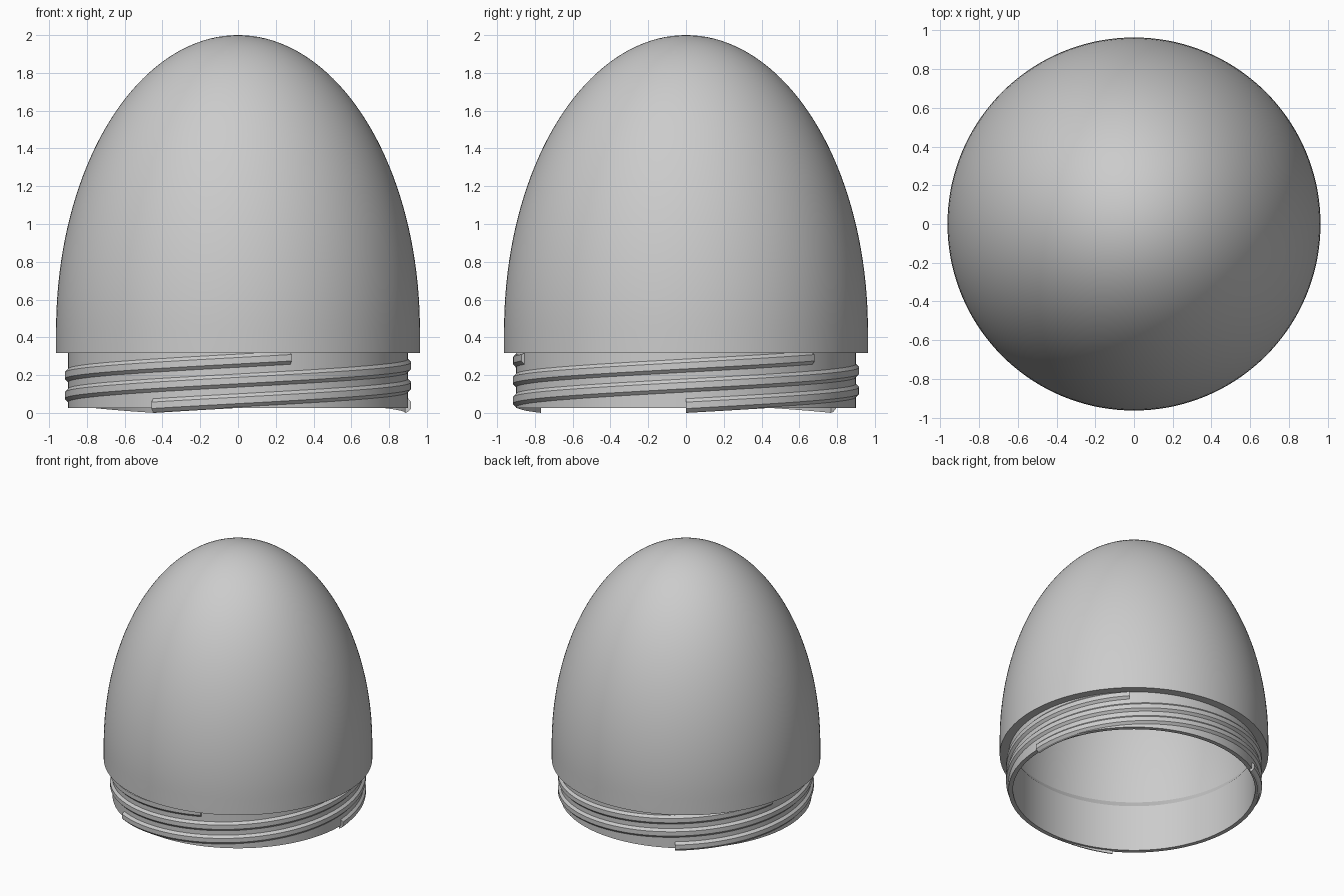
import bpy
from math import sin, cos, pi, radians

cube = bpy.data.objects.get("Cube")
if cube:
    bpy.data.objects.remove(cube, do_unlink=True)

grey = bpy.data.materials.new("plain grey")
grey.use_nodes = True
colour = (0.6, 0.6, 0.6, 1)
grey.diffuse_color = colour
grey.node_tree.nodes["Principled BSDF"].inputs["Base Color"].default_value = colour


def add_object(name, verts, faces):
    mesh = bpy.data.meshes.new(name)
    mesh.from_pydata(verts, [], faces)
    mesh.materials.append(grey)
    obj = bpy.data.objects.new(name, mesh)
    bpy.context.collection.objects.link(obj)
    bpy.ops.object.select_all(action="DESELECT")
    obj.select_set(True)
    bpy.context.view_layer.objects.active = obj
    bpy.ops.object.mode_set(mode="EDIT")
    bpy.ops.mesh.select_all(action="SELECT")
    bpy.ops.mesh.normals_make_consistent(inside=False)
    bpy.ops.object.mode_set(mode="OBJECT")
    bpy.ops.object.shade_smooth_by_angle(angle=radians(25))
    return obj


def lathe(name, profile, steps=144):
    """Turn (radius, z) points about z; points at radius 0 become poles."""
    verts, rings, faces = [], [], []
    for r, z in profile:
        count = steps if r > 0 else 1
        rings.append([len(verts) + i % count for i in range(steps)])
        for i in range(count):
            a = 2 * pi * i / steps
            verts.append((r * cos(a), r * sin(a), z))
    for low, high in zip(rings, rings[1:]):
        for i in range(steps):
            j = (i + 1) % steps
            face = [low[i], low[j], high[j], high[i]]
            faces.append(list(dict.fromkeys(face)))
    # close the bottom rim between the first and last rings
    if profile[-1][0] > 0:
        for i in range(steps):
            j = (i + 1) % steps
            faces.append([rings[-1][i], rings[-1][j], rings[0][j], rings[0][i]])
    return add_object(name, verts, faces)


def dome_arc(radius, base, top, steps=40):
    arc = [(radius * cos(pi / 2 * i / steps),
            base + (top - base) * sin(pi / 2 * i / steps)) for i in range(steps)]
    return arc + [(0, top)]


# Hollow dome with a skirt, a narrower neck and a chamfer inside above the neck
outside = [(0.9, 0.025), (0.9, 0.316), (0.963, 0.316)]
inside = [(0.868, 0.025), (0.868, 0.39)]
outer_arc = dome_arc(0.963, 0.44, 2.0)
inner_arc = dome_arc(0.9, 0.44, 1.94)
lathe("dome_shell", outside + outer_arc + (inside + inner_arc)[::-1])


def thread(name, start):
    """Rising ridge with a trapezoid section and flat ends."""
    section = [(0.885, -0.04), (0.9, -0.035), (0.917, -0.017),
               (0.917, 0.017), (0.9, 0.035), (0.885, 0.04)]
    n, steps, sweep, lead = len(section), 116, radians(288), 0.315
    verts, faces = [], []
    for i in range(steps + 1):
        turn = sweep * i / steps
        z = 0.04 + lead * turn / (2 * pi)
        for r, dz in section:
            # the ridge runs out under the skirt
            verts.append((r * cos(start + turn), r * sin(start + turn), min(z + dz, 0.316)))
    for i in range(steps):
        for j in range(n):
            k = (j + 1) % n
            faces.append((i * n + j, i * n + k, i * n + n + k, i * n + n + j))
    faces.append(tuple(range(n)))
    faces.append(tuple(range(steps * n, steps * n + n)))
    return add_object(name, verts, faces)


# Three-start screw thread around the neck
for i in range(3):
    thread(f"screw_thread_{i + 1}", 2 * pi * i / 3)
